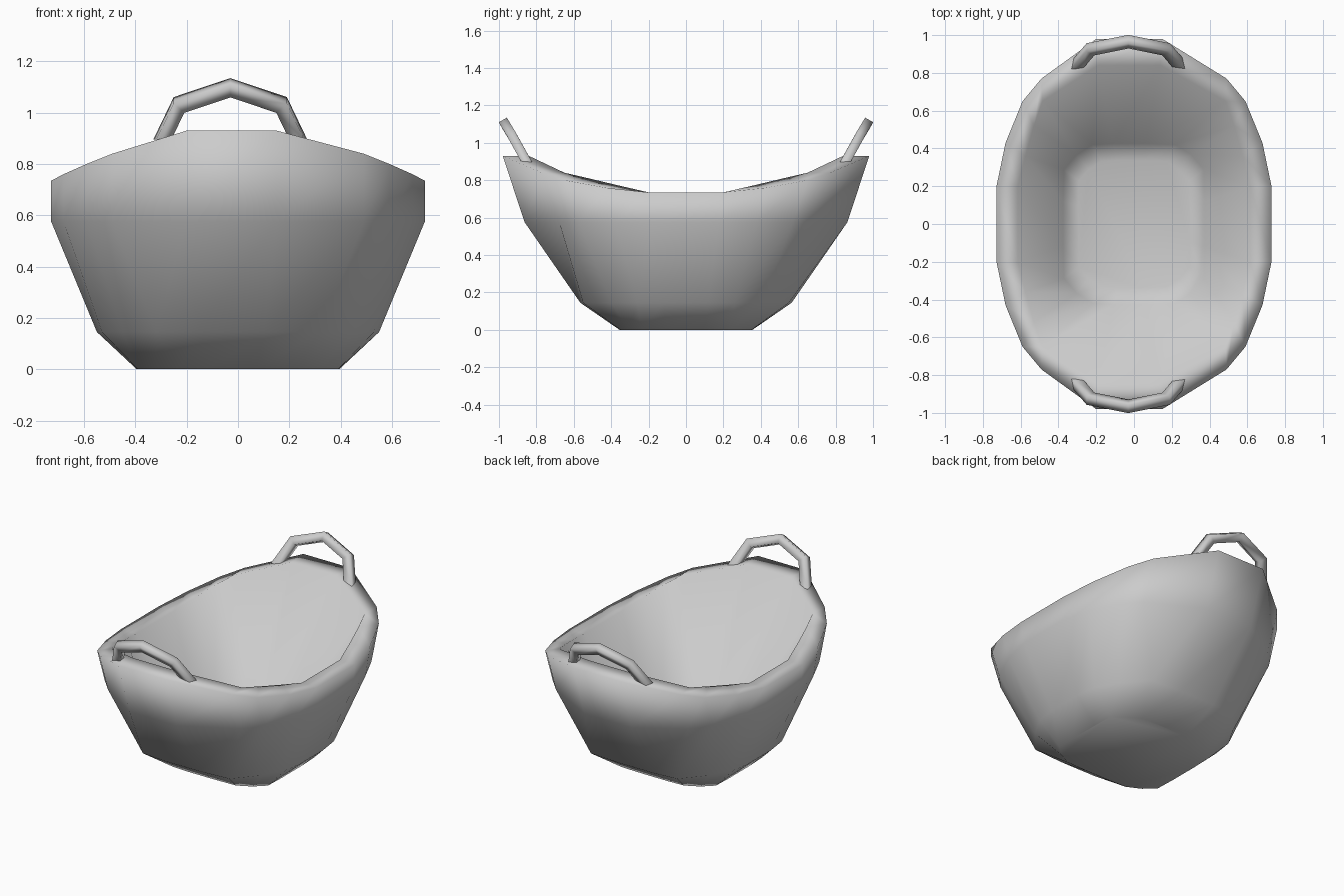
import bpy, bmesh, math
from mathutils import Vector

cube = bpy.data.objects.get("Cube")
if cube:
    bpy.data.objects.remove(cube)

grey = bpy.data.materials.new("plain grey")
grey.use_nodes = True
colour = (0.6, 0.6, 0.6, 1)
grey.diffuse_color = colour
grey.node_tree.nodes["Principled BSDF"].inputs["Base Color"].default_value = colour


def finish(name, bm):
    bmesh.ops.recalc_face_normals(bm, faces=bm.faces)
    mesh = bpy.data.meshes.new(name)
    bm.to_mesh(mesh)
    bm.free()
    mesh.materials.append(grey)
    for poly in mesh.polygons:
        poly.use_smooth = True
    obj = bpy.data.objects.new(name, mesh)
    bpy.context.collection.objects.link(obj)
    return obj


def bridge(bm, a, b):
    for i in range(len(a)):
        j = (i + 1) % len(a)
        bm.faces.new((a[i], a[j], b[j], b[i]))


# Quarter outlines: dipping rim outside and inside, then the squarer base
OUTER = [(0.728, 0.2, 0.735), (0.68, 0.43, 0.76), (0.59, 0.65, 0.80),
         (0.49, 0.77, 0.84), (0.175, 0.98, 0.93)]
INNER = [(0.615, 0.2, 0.735), (0.575, 0.36, 0.772), (0.53, 0.52, 0.81),
         (0.485, 0.65, 0.84), (0.165, 0.84, 0.93)]
HIPS = [(0.55, 0.12, 0.145), (0.53, 0.26, 0.145), (0.45, 0.4, 0.145),
        (0.32, 0.55, 0.145), (0.13, 0.565, 0.145)]
BASE = [(0.395, 0.1, 0), (0.39, 0.24, 0), (0.32, 0.305, 0),
        (0.23, 0.35, 0), (0.09, 0.355, 0)]


def add_ring(bm, quarter, sx=1, sy=1, height=None):
    half = quarter + [(-x, y, z) for x, y, z in reversed(quarter)]
    ring = []
    for x, y, z in half + [(-x, -y, z) for x, y, z in half]:
        # The narrow ends sit slightly to one side of centre
        shift = -0.025 if abs(x) < 0.2 else 0
        ring.append(bm.verts.new(((x + shift) * sx, y * sy,
                                  z if height is None else height)))
    return ring


# Basket body: outside wall from the base up, over the rim, down to the floor
bm = bmesh.new()
rings = [add_ring(bm, BASE), add_ring(bm, HIPS),
         add_ring(bm, OUTER, 1, 0.88, 0.575),
         add_ring(bm, OUTER), add_ring(bm, INNER),
         add_ring(bm, BASE, 0.95, 1.2, 0.13),
         add_ring(bm, BASE, 0.75, 0.95, 0.1)]
for lower, upper in zip(rings, rings[1:]):
    bridge(bm, lower, upper)
bm.faces.new(rings[0])
bm.faces.new(rings[-1])
finish("basket_body", bm)


# Handles: bent square bars leaning outward, feet cut level
def handle(name, side):
    path = [Vector((x - 0.03, side * y, z)) for x, y, z in
            [(-0.265, 0.85, 0.895), (-0.2, 0.925, 1.03), (0, 0.965, 1.097),
             (0.2, 0.925, 1.03), (0.265, 0.85, 0.895)]]
    normal = (path[2] - path[0]).cross(path[4] - path[0]).normalized()
    bm = bmesh.new()
    rings = []
    for i, p in enumerate(path):
        before = (p - path[max(i - 1, 0)]).normalized()
        after = (path[min(i + 1, 4)] - p).normalized()
        along = (before + after).normalized()
        across = along.cross(normal)
        if 0 < i < 4:
            across /= along.dot(after)
        ring = []
        for u, v in [(1, 1), (-1, 1), (-1, -1), (1, -1)]:
            corner = p + across * 0.027 * u + normal * 0.025 * v
            if i in (0, 4):
                corner += along * (p.z - corner.z) / along.z
            ring.append(bm.verts.new(corner))
        rings.append(ring)
    for a, b in zip(rings, rings[1:]):
        bridge(bm, a, b)
    for cap in (rings[0], rings[-1]):
        for edge in bm.faces.new(cap).edges:
            edge.smooth = False
    finish(name, bm)


handle("front_handle", -1)
handle("back_handle", 1)
